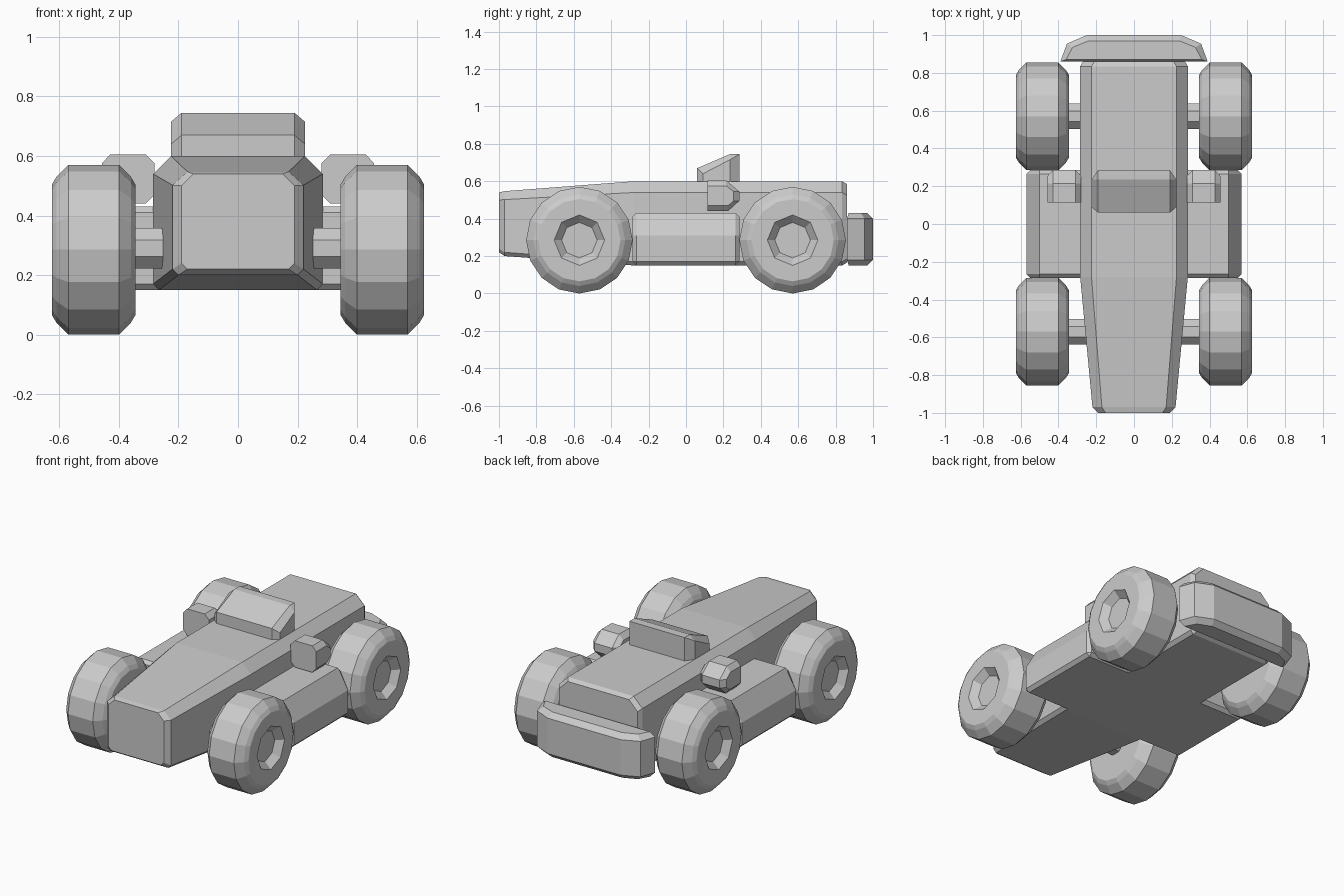
import bpy, bmesh
from math import sin, cos, pi

cube = bpy.data.objects.get("Cube")
if cube:
    bpy.data.objects.remove(cube, do_unlink=True)

grey = bpy.data.materials.new("plain grey")
grey.use_nodes = True
GREY = (0.6, 0.6, 0.6, 1)
grey.diffuse_color = GREY
grey.node_tree.nodes["Principled BSDF"].inputs["Base Color"].default_value = GREY


def loft(name, rings):
    """Skin a closed solid through rings of equal point count."""
    bm = bmesh.new()
    rows = [[bm.verts.new(p) for p in ring] for ring in rings]
    n = len(rows[0])
    for a, b in zip(rows, rows[1:]):
        for i in range(n):
            j = (i + 1) % n
            bm.faces.new((a[i], a[j], b[j], b[i]))
    bm.faces.new(rows[0][::-1])
    bm.faces.new(rows[-1])
    bmesh.ops.recalc_face_normals(bm, faces=bm.faces)
    mesh = bpy.data.meshes.new(name)
    bm.to_mesh(mesh)
    bm.free()
    mesh.materials.append(grey)
    obj = bpy.data.objects.new(name, mesh)
    bpy.context.collection.objects.link(obj)
    return obj


def hull_ring(y, w, z0, z1, cx, cz, low=0.02):
    """Rectangle across the car with chamfered corners."""
    half = [(w - low, z0), (w, z0 + low), (w, z1 - cz), (w - cx, z1)]
    return [(x, y, z) for x, z in half] + [(-x, y, z) for x, z in half[::-1]]


def plan_ring(z, points):
    """Outline seen from above, mirrored across the middle."""
    return [(x, y, z) for x, y in points] + [(-x, y, z) for x, y in points[::-1]]


# Body: blunt nose widening into a straight tail
loft("body", [
    hull_ring(-1.0, 0.19, 0.22, 0.54, 0.04, 0.04),
    hull_ring(-0.97, 0.22, 0.20, 0.547, 0.05, 0.045),
    hull_ring(-0.28, 0.285, 0.15, 0.60, 0.06, 0.06),
    hull_ring(0.835, 0.285, 0.15, 0.60, 0.06, 0.06),
    hull_ring(0.86, 0.27, 0.165, 0.585, 0.06, 0.06),
])

# Windscreen block on the deck
loft("windscreen", [
    [(x, y, z) for y, z in
     [(0.06 + c, 0.58), (0.06 + c, 0.67 - c), (0.235, 0.745 - c),
      (0.285 - r, 0.745 - c), (0.285 - r, 0.58)]]
    for x, c, r in [(-0.225, 0.03, 0.05), (-0.19, 0, 0),
                    (0.19, 0, 0), (0.225, 0.03, 0.05)]
])

# Rear bumper with swept corners
bumper = [(0.39, 0.86), (0.355, 0.955), (0.25, 1.0)]
inset = [(0.36, 0.87), (0.325, 0.935), (0.24, 0.97)]
loft("rear_bumper", [
    plan_ring(0.15, inset), plan_ring(0.18, bumper),
    plan_ring(0.40, bumper), plan_ring(0.43, inset),
])


def octagon_ring(x, r, y, z, sides, turn=0.0):
    return [(x, y + r * cos(2 * pi * i / sides + turn),
             z + r * sin(2 * pi * i / sides + turn)) for i in range(sides)]


def wheel(name, side, y):
    """Tyre revolved round x, with an eight-sided hub recess outside."""
    profile = [(0.345, 0.22), (0.36, 0.245), (0.40, 0.285), (0.57, 0.285),
               (0.61, 0.245), (0.625, 0.22)]
    rings = [octagon_ring(side * x, r, y, 0.285, 16) for x, r in profile]
    for x, r in [(0.625, 0.135), (0.585, 0.095)]:
        corners = octagon_ring(side * x, r, y, 0.285, 8)
        ring = []
        for i, p in enumerate(corners):
            q = corners[(i + 1) % 8]
            ring += [p, tuple((a + b) / 2 for a, b in zip(p, q))]
        rings.append(ring)
    loft(name, rings)


for label, s in (("left", 1), ("right", -1)):
    # Side pod with a sloped outer shoulder
    pod = [(0.25, 0.15), (0.55, 0.15), (0.57, 0.17), (0.57, 0.31),
           (0.50, 0.43), (0.25, 0.43)]
    loft(label + "_side_pod", [
        [(s * min(x, 0.57 - c), y, min(max(z, 0.15 + c), 0.43 - c)) for x, z in pod]
        for y, c in [(-0.285, 0.02), (-0.265, 0), (0.265, 0), (0.285, 0.02)]
    ])

    # Mirror: square front, tapered back
    loft(label + "_mirror", [
        [(s * x, y, z) for y, z in
         [(0.115, 0.44 + c), (0.115, 0.605 - c), (0.215, 0.605 - c),
          (0.285 - c, 0.545), (0.285 - c, 0.495), (0.225, 0.44 + c)]]
        for x, c in [(0.28, 0.03), (0.31, 0), (0.43, 0), (0.457, 0.03)]
    ])

    for end, y in (("front", -0.57), ("rear", 0.57)):
        wheel(f"{end}_{label}_wheel", s, y)
        loft(f"{end}_{label}_axle", [
            octagon_ring(s * x, 0.073, y, 0.29, 8, pi / 8) for x in (0.15, 0.36)])
